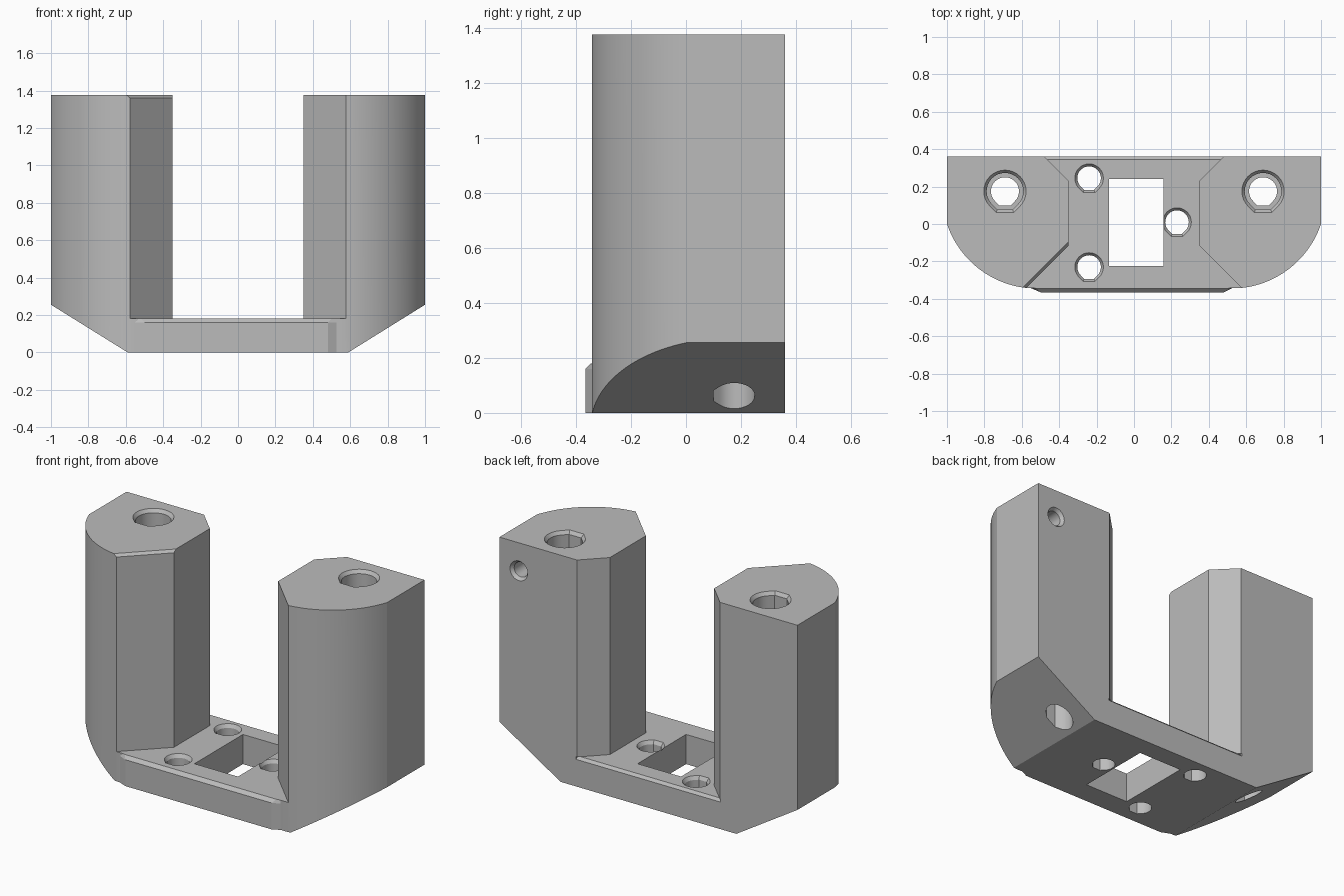
import bpy, bmesh
from math import radians, sin, cos, tan, asin, pi
from mathutils import Matrix, Vector

if "Cube" in bpy.data.objects:
    bpy.data.objects.remove(bpy.data.objects["Cube"], do_unlink=True)

TOP, FLOOR, BACK, FRONT = 1.375, 0.18, 0.36, -0.345

grey = bpy.data.materials.new("light grey")
grey.use_nodes = True
grey.diffuse_color = (0.5, 0.5, 0.5, 1)
grey.node_tree.nodes["Principled BSDF"].inputs["Base Color"].default_value = (0.5, 0.5, 0.5, 1)


def finish(name, bm):
    bmesh.ops.recalc_face_normals(bm, faces=bm.faces)
    mesh = bpy.data.meshes.new(name)
    bm.to_mesh(mesh)
    bm.free()
    mesh.materials.append(grey)
    obj = bpy.data.objects.new(name, mesh)
    bpy.context.collection.objects.link(obj)
    return obj


def loft(name, rings, matrix=None):
    """Closed solid skinned through equal-length rings of points."""
    bm = bmesh.new()
    loops = [[bm.verts.new(p) for p in ring] for ring in rings]
    for a, b in zip(loops, loops[1:]):
        for i in range(len(a)):
            j = (i + 1) % len(a)
            bm.faces.new((a[i], a[j], b[j], b[i]))
    bm.faces.new(loops[0])
    bm.faces.new(loops[-1])
    if matrix:
        bm.transform(matrix)
    return finish(name, bm)


def prism(name, outline, low, high):
    return loft(name, [[(x, y, z) for x, y in outline] for z in (low, high)])


def bore_ring(r, z, flat=True):
    """Circle, optionally with a truncated teardrop towards -y."""
    if not flat:
        return [(r * cos(i * pi / 16), r * sin(i * pi / 16), z) for i in range(32)]
    arc = [radians(-45 + 270 * i / 24) for i in range(25)]
    k = r * tan(pi / 8)
    return [(r * cos(a), r * sin(a), z) for a in arc] + [(-k, -r, z), (k, -r, z)]


def bore(name, steps, matrix, flat=True):
    return loft(name, [bore_ring(r, z, flat) for z, r in steps], matrix)


def combine(target, tool, operation):
    mod = target.modifiers.new(tool.name, "BOOLEAN")
    mod.operation, mod.solver, mod.object = operation, "EXACT", tool
    bpy.context.view_layer.objects.active = target
    bpy.ops.object.modifier_apply(modifier=mod.name)
    bpy.data.objects.remove(tool, do_unlink=True)


# Outer block with rounded front corners
cx, radius = 0.52, 0.506
cy = FRONT + radius
start = asin(-cy / radius)
arc = []
for i in range(25):
    a = start + (radians(-83.8) - start) * i / 24
    arc.append((cx + radius * cos(a), cy + radius * sin(a)))
arc[0] = (1, 0)
outline = [(1, BACK)] + arc + [(-x, y) for x, y in reversed(arc)] + [(-1, BACK)]
body = prism("bracket_body", outline, 0, TOP)

# Sloped underside at both ends
bm = bmesh.new()
bm.from_mesh(body.data)
for side in (1, -1):
    bmesh.ops.bisect_plane(bm, geom=bm.verts[:] + bm.edges[:] + bm.faces[:],
                           plane_co=(side * 0.59, 0, 0), plane_no=(side * 0.255, 0, -0.41),
                           clear_outer=True)
    bmesh.ops.holes_fill(bm, edges=[e for e in bm.edges if e.is_boundary])
bmesh.ops.recalc_face_normals(bm, faces=bm.faces)
bm.to_mesh(body.data)
bm.free()

# Channel between the two columns
half = [(0.50, 0.38), (0.35, 0.23), (0.35, -0.115), (0.61, -0.375)]
channel = half + [(-x, y) for x, y in reversed(half)]
combine(body, prism("channel_cut", channel, FLOOR, 2), "DIFFERENCE")

# Chamfered lip along the front of the floor
low = [(-0.57, -0.335), (-0.50, -0.365), (0.48, -0.365), (0.54, -0.335)]
high = [(-0.57, -0.335), (-0.52, -0.345), (0.50, -0.345), (0.54, -0.335)]
lip = loft("front_lip", [[(x, y, z) for x, y in ring]
                         for ring, z in ((low, 0), (low, 0.16), (high, FLOOR))])
combine(body, lip, "UNION")

# Chamfer along the back edge of the floor
wedge = [(BACK - 0.016, FLOOR + 0.001), (BACK + 0.01, FLOOR + 0.001), (BACK + 0.01, FLOOR - 0.026)]
combine(body, loft("back_edge_cut", [[(x, y, z) for y, z in wedge] for x in (-0.485, 0.485)]),
        "DIFFERENCE")

# Chamfer on the top inner edge of the right column
inward = Vector((-0.707, 0.707, 0))
ends = [Vector((-0.33, -0.095, 0)), Vector((-0.64, -0.405, 0))]
section = [(-0.03, 1.33), (0.03, 1.39), (-0.03, 1.39)]
combine(body, loft("column_edge_cut",
                   [[e + inward * d + Vector((0, 0, z)) for d, z in section] for e in ends]),
        "DIFFERENCE")

# Stepped bores down the columns
for side in (1, -1):
    steps = [(-0.1, 0.075), (1.0, 0.075), (1.0, 0.098), (1.355, 0.098), (1.38, 0.117)]
    combine(body, bore("column_bore", steps, Matrix.Translation((side * 0.69, 0.175, 0))),
            "DIFFERENCE")

# Countersunk floor holes
for x, y in ((-0.24, 0.245), (-0.24, -0.23), (0.23, 0.01)):
    steps = [(-0.1, 0.063), (0.16, 0.063), (0.185, 0.08)]
    combine(body, bore("floor_hole", steps, Matrix.Translation((x, y, 0))), "DIFFERENCE")

# Rectangular window in the floor
window = [(-0.135, -0.225), (0.157, -0.225), (0.157, 0.24), (-0.135, 0.24)]
combine(body, prism("window_cut", window, -0.1, 0.3), "DIFFERENCE")

# Small blind hole in the back of the left column
place = Matrix.Translation((0.87, BACK, 1.205)) @ Matrix.Rotation(radians(-90), 4, "X")
combine(body, bore("back_hole", [(-0.3, 0.045), (-0.02, 0.045), (0.005, 0.063)], place, False),
        "DIFFERENCE")

bpy.ops.object.select_all(action="DESELECT")
body.select_set(True)
bpy.context.view_layer.objects.active = body
bpy.ops.object.shade_smooth_by_angle(angle=radians(15))
